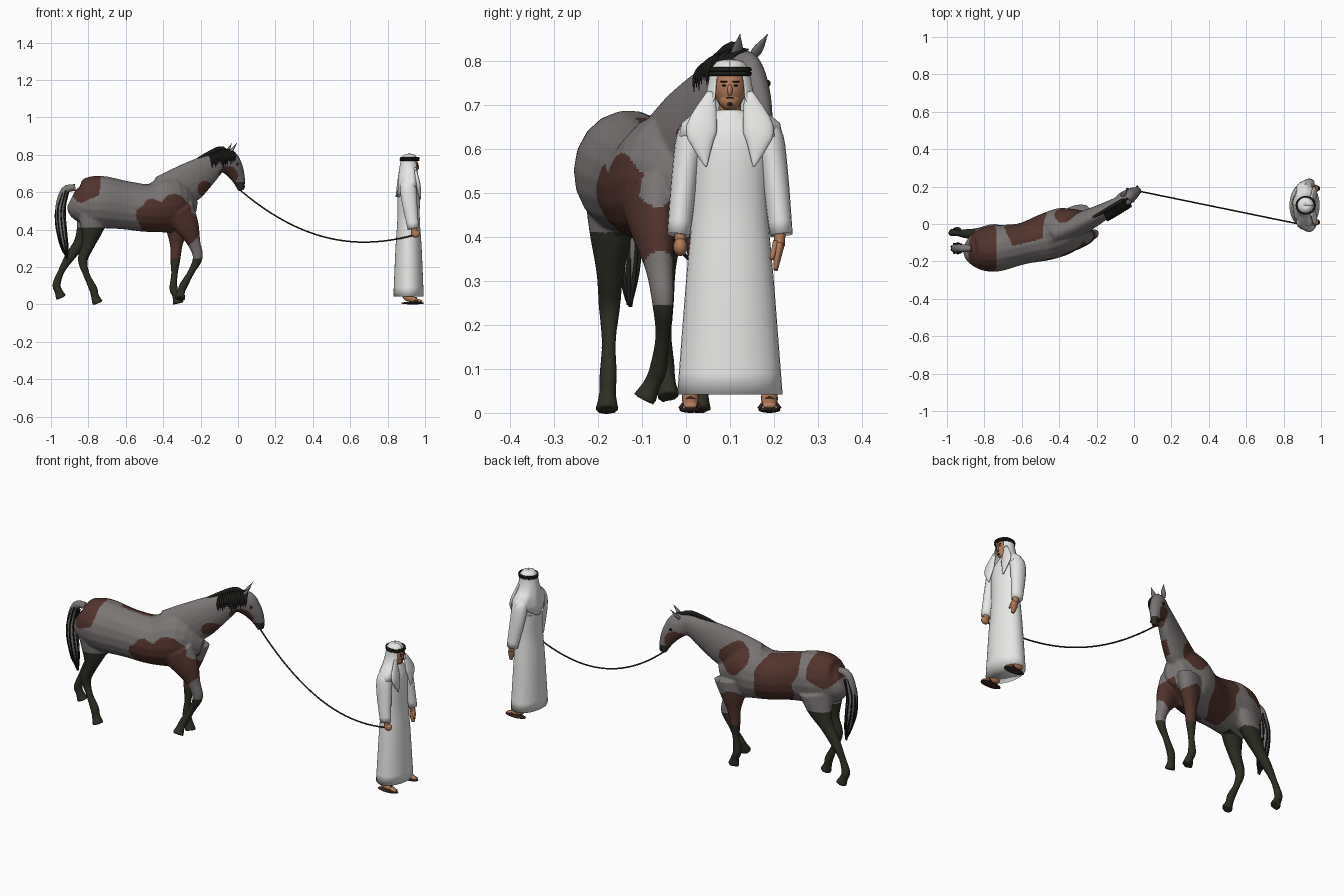
import bpy, bmesh, math, random
from mathutils import Vector

random.seed(4)
if "Cube" in bpy.data.objects:
    bpy.data.objects.remove(bpy.data.objects["Cube"])


def material(name, red, green, blue):
    mat = bpy.data.materials.new(name)
    mat.use_nodes = True
    colour = (red, green, blue, 1)
    mat.diffuse_color = colour
    mat.node_tree.nodes["Principled BSDF"].inputs["Base Color"].default_value = colour
    return mat


GREY = material("grey coat", .2, .18, .18)
BROWN = material("chestnut coat", .085, .034, .026)
DARK = material("dark leg", .026, .027, .017)
BLACK = material("black hair", .012, .012, .01)
WHITE = material("white cloth", .8, .8, .79)
SKIN = material("tan skin", .45, .2, .1)
LEATHER = material("dark leather", .04, .02, .017)

HORSE_SIDE = Vector((-.4, .9, 0))
MAN_SIDE = Vector((0, 1, 0))
UP = Vector((0, 0, 1))
MIDDLE = .1


def finish(name, bm, *mats):
    bmesh.ops.recalc_face_normals(bm, faces=bm.faces)
    mesh = bpy.data.meshes.new(name)
    bm.to_mesh(mesh)
    bm.free()
    mesh.shade_smooth()
    for mat in mats:
        mesh.materials.append(mat)
    ob = bpy.data.objects.new(name, mesh)
    bpy.context.collection.objects.link(ob)
    return ob


def spline(before, start, end, after, t):
    """Smooth in-between station."""
    result = []
    for a, b, c, d in zip(before, start, end, after):
        bend = (2 * a - 5 * b + 4 * c - d) * t * t + (3 * b - a - 3 * c + d) * t ** 3
        result.append(b + ((c - a) * t + bend) / 2)
    return result


def loft(bm, stations, side=HORSE_SIDE, sides=18, steps=4):
    """Closed tube through stations of x, y, z, side radius, other radius."""
    padded = [stations[0], *stations, stations[-1]]
    path = [spline(*padded[i:i + 4], k / steps)
            for i in range(len(stations) - 1) for k in range(steps)]
    path.append(stations[-1])
    points = [Vector(station[:3]) for station in path]
    last = len(points) - 1
    rings = []
    for i, station in enumerate(path):
        tangent = (points[min(i + 1, last)] - points[max(i - 1, 0)]).normalized()
        across = (side - tangent * side.dot(tangent)).normalized()
        other = tangent.cross(across)
        wide, deep = (max(radius, .001) for radius in station[3:])
        angles = [math.tau * k / sides for k in range(sides)]
        rings.append([bm.verts.new(points[i] + across * wide * math.cos(angle)
                                   + other * deep * math.sin(angle)) for angle in angles])
    for ring, following in zip(rings, rings[1:]):
        for k in range(sides):
            n = (k + 1) % sides
            bm.faces.new((ring[k], ring[n], following[n], following[k]))
    bm.faces.new(rings[0][::-1])
    bm.faces.new(rings[-1])


def tube(name, mat, stations, **options):
    bm = bmesh.new()
    loft(bm, stations, **options)
    return finish(name, bm, mat)


def ball(name, mat, centre, radii):
    bm = bmesh.new()
    bmesh.ops.create_uvsphere(bm, u_segments=20, v_segments=12, radius=1)
    bmesh.ops.scale(bm, vec=radii, verts=bm.verts)
    bmesh.ops.translate(bm, vec=centre, verts=bm.verts)
    return finish(name, bm, mat)


def spine(x):
    """Sideways bend of the horse, turning its head to the left."""
    return .38 * (x + .9) ** 2 - .14


def along_spine(bm, *stations):
    loft(bm, [(x, spine(x), z, wide, deep) for x, z, wide, deep in stations])


# Horse: trunk, neck and head follow the spine
bm = bmesh.new()
along_spine(bm, (-.89, .57, .04, .05), (-.85, .555, .095, .11), (-.75, .55, .125, .14),
            (-.6, .53, .11, .13), (-.47, .515, .125, .13), (-.35, .535, .12, .15), (-.24, .51, .05, .06))
along_spine(bm, (-.4, .58, .065, .11), (-.28, .64, .06, .11), (-.18, .71, .047, .085), (-.07, .785, .03, .04))
along_spine(bm, (-.095, .79, .028, .035), (-.055, .765, .04, .066), (-.02, .72, .036, .053),
            (.005, .665, .025, .036), (.018, .61, .015, .018))

# Legs share heights and girths; each has its own path of x, then top y, foot y, bow and lift
HEIGHTS = (.5, .41, .32, .24, .16, .085, .045, .005)
GIRTHS = (.052, .045, .031, .024, .016, .02, .019, .027)


def leg(path, top, foot, bow=0, lift=0):
    stations = []
    for i, (x, z, girth) in enumerate(zip(path, HEIGHTS, GIRTHS)):
        t = i / 7
        y = top + (foot - top) * t + bow * math.sin(math.pi * t)
        depth = girth * (1.15 + .35 * max(0, 2 - i))
        stations.append((x, y, z + lift * t, girth, depth))
    loft(bm, stations)


leg((-.32, -.27, -.235, -.215, -.25, -.29, -.305, -.31), -.09, -.095, bow=.04, lift=.025)
leg((-.32, -.325, -.33, -.335, -.34, -.345, -.33, -.32), .045, .03)
leg((-.77, -.78, -.8, -.83, -.81, -.775, -.765, -.75), -.17, -.18)
leg((-.78, -.8, -.845, -.9, -.945, -.97, -.96, -.945), -.06, -.04, lift=.03)

# Fuse into one skin
horse = finish("horse_body", bm, GREY, BROWN, DARK)
remesh = horse.modifiers.new("fuse", 'REMESH')
remesh.mode = 'VOXEL'
remesh.voxel_size = .0062
soften = horse.modifiers.new("soften", 'SMOOTH')
soften.iterations = 5
skin = bpy.data.meshes.new_from_object(horse.evaluated_get(bpy.context.evaluated_depsgraph_get()))
horse.modifiers.clear()
horse.data = skin
skin.materials.clear()
for mat in (GREY, BROWN, DARK):
    skin.materials.append(mat)
skin.shade_smooth()

# Brown patches: x, z, radius on the right flank, the left flank or both
RIGHT = [(-.34, .5, .09), (-.44, .46, .1), (-.28, .41, .09), (-.18, .62, .04)]
LEFT = [(-.58, .6, .11), (-.56, .48, .1), (-.34, .62, .08), (-.33, .34, .1)]
BOTH = [(-.82, .64, .09), (-.05, .69, .05)]


def coat(centre):
    x, y, z = centre
    rear_leg = x < -.7 and z < .41
    front_leg = x > -.4 and z < .245
    muzzle = x > -.02 and z < .655
    if rear_leg or front_leg or muzzle:
        return 2
    flank = LEFT if y > spine(x) else RIGHT
    ragged = 1 + .1 * math.sin(x * 50) * math.cos(z * 45)
    return int(any(math.hypot(x - a, z - b) < r * ragged for a, b, r in flank + BOTH))


for face in skin.polygons:
    face.material_index = coat(face.center)

# Ears, eyes and nostrils
for name, s in (("left", 1), ("right", -1)):
    def beside(x, z, offset):
        return Vector((x, spine(x), z)) + HORSE_SIDE * s * offset
    tube(name + "_ear", GREY, [(*beside(-.055, .81, .022), .01, .008), (*beside(-.04, .83, .027), .013, .007),
                               (*beside(-.02, .862, .035), 0, 0)], sides=10)
    ball(name + "_horse_eye", BLACK, beside(-.02, .75, .036), (.009, .006, .008))
    ball(name + "_nostril", BLACK, beside(.025, .63, .018), (.006, .005, .007))

# Mane: crest with locks falling to the right
bm = bmesh.new()
along_spine(bm, (-.25, .755, .004, .006), (-.16, .805, .009, .012), (-.08, .832, .01, .012), (-.01, .76, .003, .003))
for i in range(13):
    t = i / 12
    x = -.16 + .12 * t
    top = Vector((x, spine(x), .8 + .03 * math.sin(2 * t)))
    length = random.uniform(.06, .1)
    stations = []
    for out, down, wide in ((0, 0, .005), (.04, .2, .008), (.055, .6, .007), (.055, 1, 0)):
        stations.append((*(top - HORSE_SIDE * out - UP * length * down), wide, wide / 2))
    loft(bm, stations, side=Vector((1, .5, 0)), sides=6)
finish("mane", bm, BLACK)

# Tail: grey core wrapped in dark locks
TAIL = [(-.87, .625, .018), (-.925, .61, .021), (-.95, .52, .026), (-.945, .42, .028), (-.93, .34, .02), (-.915, .27, .003)]
tube("tail", GREY, [(x, -.13, z, r, r) for x, z, r in TAIL], side=MAN_SIDE, sides=12)
bm = bmesh.new()
for i in range(9):
    angle = math.tau * i / 9
    loft(bm, [(x + math.cos(angle) * r, math.sin(angle) * r - .13, z - random.uniform(0, .03), .005, .004)
              for x, z, r in TAIL[1:]], side=MAN_SIDE, sides=6)
finish("tail_locks", bm, BLACK)

# Lead rope, sagging from muzzle to hand
rope = []
for i in range(25):
    t = i / 24
    rope.append((.015 + .94 * t, .178 - .193 * t, .335 + .58 * (t - .686) ** 2 - .018 * t ** 6, .004, .004))
tube("lead_rope", LEATHER, rope, side=MAN_SIDE, sides=8, steps=1)


# Handler: robe and neck
def upright(name, mat, x, *stations):
    tube(name, mat, [(x, MIDDLE, z, wide, deep) for z, wide, deep in stations], side=MAN_SIDE, sides=36)


upright("robe", WHITE, .912, (.042, .12, .081), (.3, .1, .07), (.45, .087, .06), (.57, .086, .06),
        (.63, .09, .054), (.665, .065, .042), (.69, .03, .03))
upright("neck", SKIN, .915, (.67, .026, .026), (.72, .025, .025))

# Mirrored limbs, sandals, eyes and scarf points
for name, s in (("left", 1), ("right", -1)):
    def limb(part, mat, *stations, side=MAN_SIDE):
        tube(name + part, mat, [(x, MIDDLE + s * offset, z, wide, deep)
                                for x, offset, z, wide, deep in stations], side=side)

    def bead(part, mat, x, offset, z, radii):
        ball(name + part, mat, (x, MIDDLE + s * offset, z), radii)

    limb("_sleeve", WHITE, (.91, .06, .66, .018, .03), (.91, .085, .635, .033, .042),
         (.915, .1, .56, .031, .042), (.937, .117, .405, .026, .03))
    limb("_wrist", SKIN, (.94, .113, .42, .014, .015), (.945, .113, .38, .012, .018))
    if s > 0:
        limb("_fingers", SKIN, (.945, .113, .385, .012, .018), (.95, .108, .355, .009, .018), (.955, .104, .325, .005, .009))
        limb("_thumb", SKIN, (.953, .105, .39, .007, .007), (.968, .095, .35, .005, .005))
    else:
        bead("_fist", SKIN, .95, .113, .378, (.022, .016, .021))
    limb("_foot", SKIN, (.895, .09, .075, .017, .018), (.9, .09, .045, .018, .021),
         (.925, .09, .03, .019, .018), (.985, .09, .015, .014, .005))
    bead("_sandal_sole", LEATHER, .934, .09, .007, (.062, .025, .007))
    limb("_sandal_strap", LEATHER, (.953, .066, .01, .004, .008), (.95, .09, .035, .004, .008),
         (.953, .114, .01, .004, .008), side=UP)
    bead("_eye", BLACK, .96, .013, .745, (.004, .005, .0025))
    bead("_brow", BLACK, .961, .014, .754, (.004, .009, .002))
    limb("_scarf_point", WHITE, (.947, .042, .73, .01, .006), (.962, .064, .65, .035, .012),
         (.969, .062, .605, .022, .01), (.974, .054, .56, .002, .003))

# Face
ball("head", SKIN, (.92, MIDDLE, .742), (.044, .037, .052))
ball("jaw", SKIN, (.935, MIDDLE, .714), (.026, .026, .026))
ball("nose", SKIN, (.962, MIDDLE, .735), (.007, .006, .013))
ball("mouth", LEATHER, (.959, MIDDLE, .717), (.003, .01, .002))
ball("chin_beard", BLACK, (.957, MIDDLE, .703), (.005, .006, .005))

# Headscarf: sheet from crown to shoulder blades, open at the face
SCARF = [(.807, .003), (.8, .03), (.78, .046), (.765, .047), (.72, .055), (.69, .075), (.66, .112), (.63, .118), (.575, .08)]
bm = bmesh.new()
rows = []
for z, wide in SCARF:
    deep = min(wide, .05 + .1 * (.78 - z))
    gap = .7 + 25 * max(0, .635 - z) if z < .77 else 0
    fold = max(0, .72 - z) * .035
    row = []
    for k in range(41):
        angle = gap + (math.tau - 2 * gap) * k / 40
        ripple = fold * math.sin(angle * 9)
        row.append(bm.verts.new((.916 + (deep + ripple) * math.cos(angle),
                                 MIDDLE + (wide + ripple) * math.sin(angle), z)))
    rows.append(row)
for row, below in zip(rows, rows[1:]):
    for k in range(40):
        bm.faces.new((row[k], row[k + 1], below[k + 1], below[k]))
scarf = finish("headscarf", bm, WHITE)
scarf.modifiers.new("thickness", 'SOLIDIFY').thickness = .004

# Two-strand head cord
for name, z in (("lower", .772), ("upper", .782)):
    ring = [math.tau * i / 32 for i in range(33)]
    tube(name + "_head_cord", BLACK, [(.918 + .049 * math.cos(a), MIDDLE + .045 * math.sin(a), z, .005, .005)
                                      for a in ring], side=UP, sides=8, steps=1)
